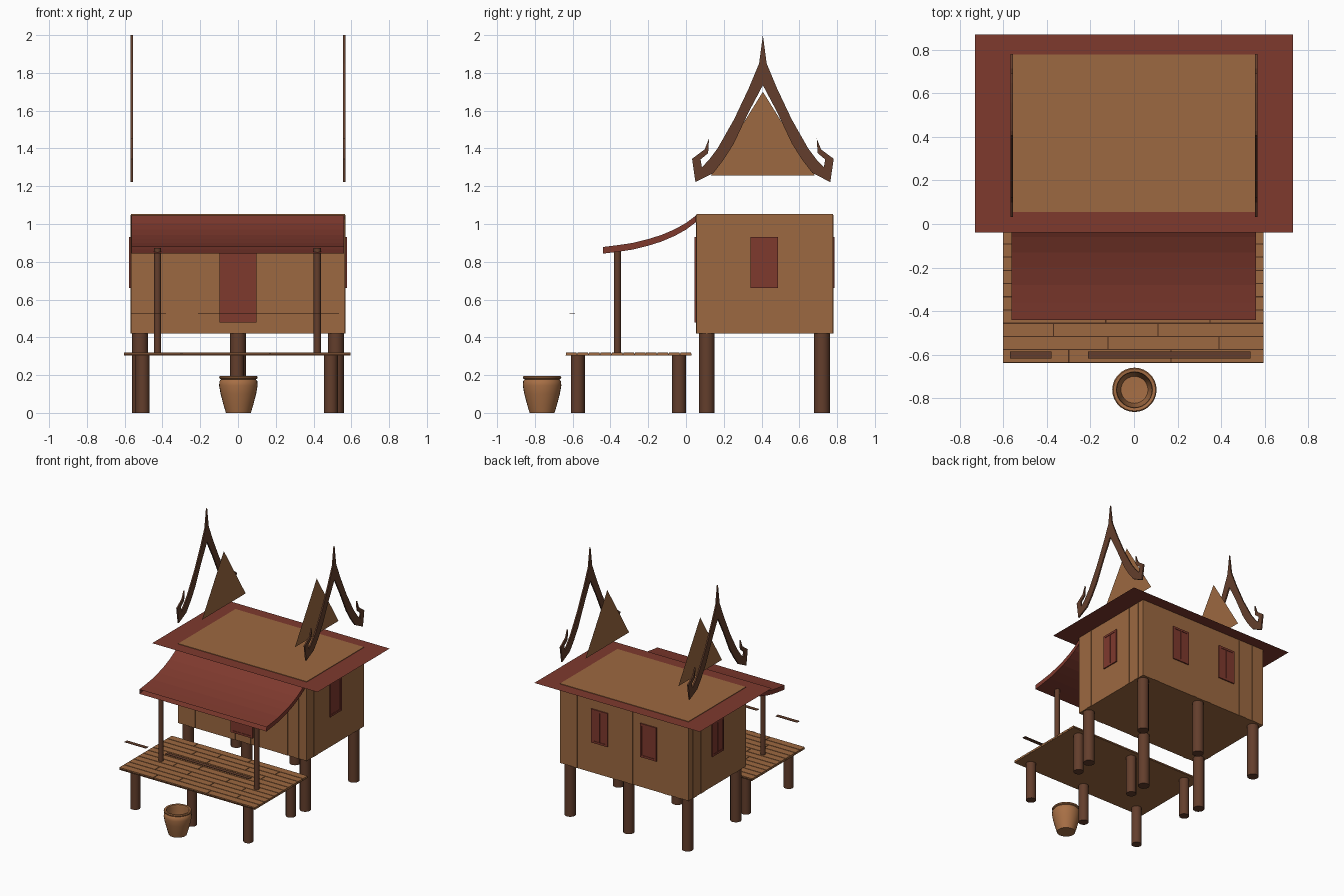
import bpy, bmesh, math

if "Cube" in bpy.data.objects:
    bpy.data.objects.remove(bpy.data.objects["Cube"], do_unlink=True)


def material(name, rgb):
    m = bpy.data.materials.new(name)
    m.use_nodes = True
    m.diffuse_color = (*rgb, 1)
    m.node_tree.nodes["Principled BSDF"].inputs["Base Color"].default_value = (*rgb, 1)
    return m


WALL = material("warm_wood", (0.335, 0.14, 0.052))
RED = material("red_brown", (0.21, 0.041, 0.027))
DARK = material("dark_wood", (0.125, 0.048, 0.025))
CLAY = material("clay", (0.39, 0.16, 0.06))
GAP = material("plank_gap", (0.07, 0.027, 0.012))


def finish(name, bm, mat, smooth=False, recalc=True):
    if recalc:
        bmesh.ops.recalc_face_normals(bm, faces=bm.faces)
    me = bpy.data.meshes.new(name)
    bm.to_mesh(me)
    bm.free()
    ob = bpy.data.objects.new(name, me)
    bpy.context.collection.objects.link(ob)
    me.materials.append(mat)
    if smooth:
        bpy.ops.object.select_all(action='DESELECT')
        ob.select_set(True)
        bpy.context.view_layer.objects.active = ob
        bpy.ops.object.shade_smooth_by_angle(angle=math.radians(40))
    return ob


def add_box(bm, xs, ys, zs):
    vs = bmesh.ops.create_cube(bm, size=1)["verts"]
    for v in vs:
        v.co = [a[0] if c < 0 else a[1] for c, a in zip(v.co, (xs, ys, zs))]


def box(name, xs, ys, zs, mat):
    bm = bmesh.new()
    add_box(bm, xs, ys, zs)
    return finish(name, bm, mat)


def post(name, x, y, z0, z1, r):
    bm = bmesh.new()
    bmesh.ops.create_cone(bm, cap_ends=True, segments=12, radius1=r, radius2=r, depth=z1 - z0)
    bmesh.ops.translate(bm, verts=bm.verts, vec=(x, y, (z0 + z1) / 2))
    return finish(name, bm, DARK, smooth=True)


def prism(name, pts, x0, x1, mat, open_y=None):
    """Extrude a (y, z) outline along x; optionally leave the end at open_y open."""
    bm = bmesh.new()
    face = bm.faces.new([bm.verts.new((x0, y, z)) for y, z in pts])
    ext = bmesh.ops.extrude_face_region(bm, geom=[face])["geom"]
    moved = [g for g in ext if isinstance(g, bmesh.types.BMVert)]
    bmesh.ops.translate(bm, verts=moved, vec=(x1 - x0, 0, 0))
    bmesh.ops.recalc_face_normals(bm, faces=bm.faces)
    if open_y is not None:
        ends = [f for f in bm.faces if all(abs(v.co.y - open_y) < 0.005 for v in f.verts)]
        bmesh.ops.delete(bm, geom=ends, context='FACES')
    return finish(name, bm, mat, recalc=False)


def sheet(name, pts, mat):
    bm = bmesh.new()
    bm.faces.new([bm.verts.new(p) for p in pts])
    return finish(name, bm, mat, recalc=False)


# House body
HX, Y0, Y1, Z0, Z1 = 0.567, 0.056, 0.778, 0.42, 1.054
box("house_body", (-HX, HX), (Y0, Y1), (Z0, Z1), WALL)

# Raised wall boards
bm = bmesh.new()
T = 0.003
for x, w in ((0.44, 0.05), (0.08, 0.035), (-0.05, 0.05), (-0.37, 0.06), (-0.48, 0.035)):
    add_box(bm, (x - w / 2, x + w / 2), (Y1 - T, Y1 + T), (Z0, Z1 - 0.006))
    add_box(bm, (-x - w / 2, -x + w / 2), (Y0 - T, Y0 + T), (Z0, Z1 - 0.006))
for s in (-1, 1):
    for y in (0.17, 0.6, 0.7):
        add_box(bm, sorted((s * (HX - T), s * (HX + T))), (y - 0.025, y + 0.025), (Z0, Z1 - 0.006))
finish("wall_boards", bm, WALL)

# Flat eave
sheet("roof_eave", [(-0.73, -0.04, 1.05), (0.73, -0.04, 1.05),
                    (0.73, 0.87, 1.05), (-0.73, 0.87, 1.05)], RED)


# Door and shutters: frame around two leaves, built facing -y then turned
def shutter(name, loc, angle, w, z0, z1):
    bm = bmesh.new()
    b = 0.016
    add_box(bm, (-w, w), (-0.005, 0.002), (z0, z1))
    for s in (-1, 1):
        add_box(bm, sorted((s * w, s * (w - b))), (-0.009, 0), (z0, z1))
    for z in (z0, z1 - b):
        add_box(bm, (b - w, w - b), (-0.009, 0), (z, z + b))
    add_box(bm, (-0.003, 0.003), (-0.008, 0), (z0 + b, z1 - b))
    ob = finish(name, bm, RED)
    ob.location = (*loc, 0)
    ob.rotation_euler.z = angle


shutter("door", (0, Y0 - T), 0, 0.097, 0.478, 0.93)
MID_Y = 0.414
for side, s in (("left", 1), ("right", -1)):
    shutter(side + "_window", (s * HX, MID_Y), s * math.pi / 2, 0.072, 0.662, 0.93)
    shutter("back_" + side + "_window", (s * 0.215, Y1), math.pi, 0.072, 0.662, 0.93)

# Stilts
for i, x in enumerate((-0.518, 0, 0.518)):
    for row, y in (("front", 0.11), ("back", 0.72)):
        post(f"house_{row}_stilt_{i + 1}", x, y, 0, Z0, 0.042)
for i, x in enumerate((-0.505, -0.005, 0.492)):
    for row, y in (("front", -0.573), ("back", -0.037)):
        post(f"deck_{row}_stilt_{i + 1}", x, y, 0, 0.306, 0.037)

# Deck with staggered planks
DX0, DX1, DY0, DY1 = -0.603, 0.595, -0.638, 0.03
box("deck_base", (DX0 + 0.002, DX1 - 0.002), (DY0 + 0.002, DY1 - 0.002), (0.305, 0.314), GAP)
box("deck_underside", (DX0, DX1), (DY0, DY1), (0.303, 0.3055), WALL)
bm = bmesh.new()
ROW, G = 0.0607, 0.0025
for r in range(11):
    y = DY0 + r * ROW
    joints = [(-0.3, 0.17), (-0.12, 0.39), (-0.37, 0.11), (-0.13, 0.35)][r % 4]
    cuts = (DX0, *joints, DX1)
    for a, b in zip(cuts, cuts[1:]):
        add_box(bm, (a + G * (a != DX0), b - G * (b != DX1)), (y + G, y + ROW - G), (0.306, 0.32))
finish("deck_planks", bm, WALL)

# Porch posts and floating handrails
for side, x in (("right", -0.426), ("left", 0.42)):
    post(side + "_porch_post", x, -0.363, 0.316, 0.873, 0.019)
box("short_handrail", (-0.57, -0.38), (-0.618, -0.587), (0.523, 0.526), DARK)
box("long_handrail", (-0.212, 0.535), (-0.618, -0.587), (0.523, 0.526), DARK)

# Curved porch roof, open along its front edge
top = [(0.053, 1.045), (0, 1.005), (-0.06, 0.972), (-0.13, 0.942),
       (-0.2, 0.92), (-0.28, 0.9), (-0.36, 0.888), (-0.44, 0.878)]
prism("porch_roof", top + [(y, z - 0.035) for y, z in reversed(top)],
      -0.563, 0.56, RED, open_y=-0.44)

# Gable bargeboards with hooked ends, mirrored about the ridge
RIDGE = 0.407
half = [(0.02, 1.85), (0.074, 1.72), (0.152, 1.555), (0.24, 1.4), (0.285, 1.34), (0.323, 1.3),
        (0.33, 1.342), (0.29, 1.375), (0.285, 1.453), (0.308, 1.395), (0.375, 1.345),
        (0.357, 1.222), (0.262, 1.27), (0.208, 1.34), (0.154, 1.425), (0.074, 1.595)]
outline = ([(RIDGE, 2.0)] + [(RIDGE + d, z) for d, z in half] + [(RIDGE, 1.735)]
           + [(RIDGE - d, z) for d, z in reversed(half)])
for side, s in (("left", 1), ("right", -1)):
    prism(side + "_bargeboard", outline, s * 0.557, s * 0.568, DARK)
    sheet(side + "_gable_panel", [(s * 0.41, RIDGE - s * 0.275, 1.257), (s * 0.41, RIDGE + s * 0.275, 1.257),
                                  (s * 0.41, RIDGE, 1.7)], WALL)

# Water jar, lathed
profile = [(0, 0), (0.066, 0), (0.078, 0.04), (0.094, 0.1), (0.102, 0.145), (0.1, 0.168),
           (0.092, 0.178), (0.1, 0.182), (0.102, 0.19), (0.097, 0.196), (0.083, 0.194),
           (0.08, 0.178), (0.084, 0.14), (0.062, 0.03), (0, 0.028)]
bm = bmesh.new()
vs = [bm.verts.new((r, 0, z)) for r, z in profile]
es = [bm.edges.new(e) for e in zip(vs, vs[1:])]
bmesh.ops.spin(bm, geom=vs + es, cent=(0, 0, 0), axis=(0, 0, 1),
               angle=math.tau, steps=28, use_merge=True)
bmesh.ops.remove_doubles(bm, verts=bm.verts, dist=0.0005)
bmesh.ops.translate(bm, verts=bm.verts, vec=(0.002, -0.762, 0))
finish("water_jar", bm, CLAY, smooth=True)
